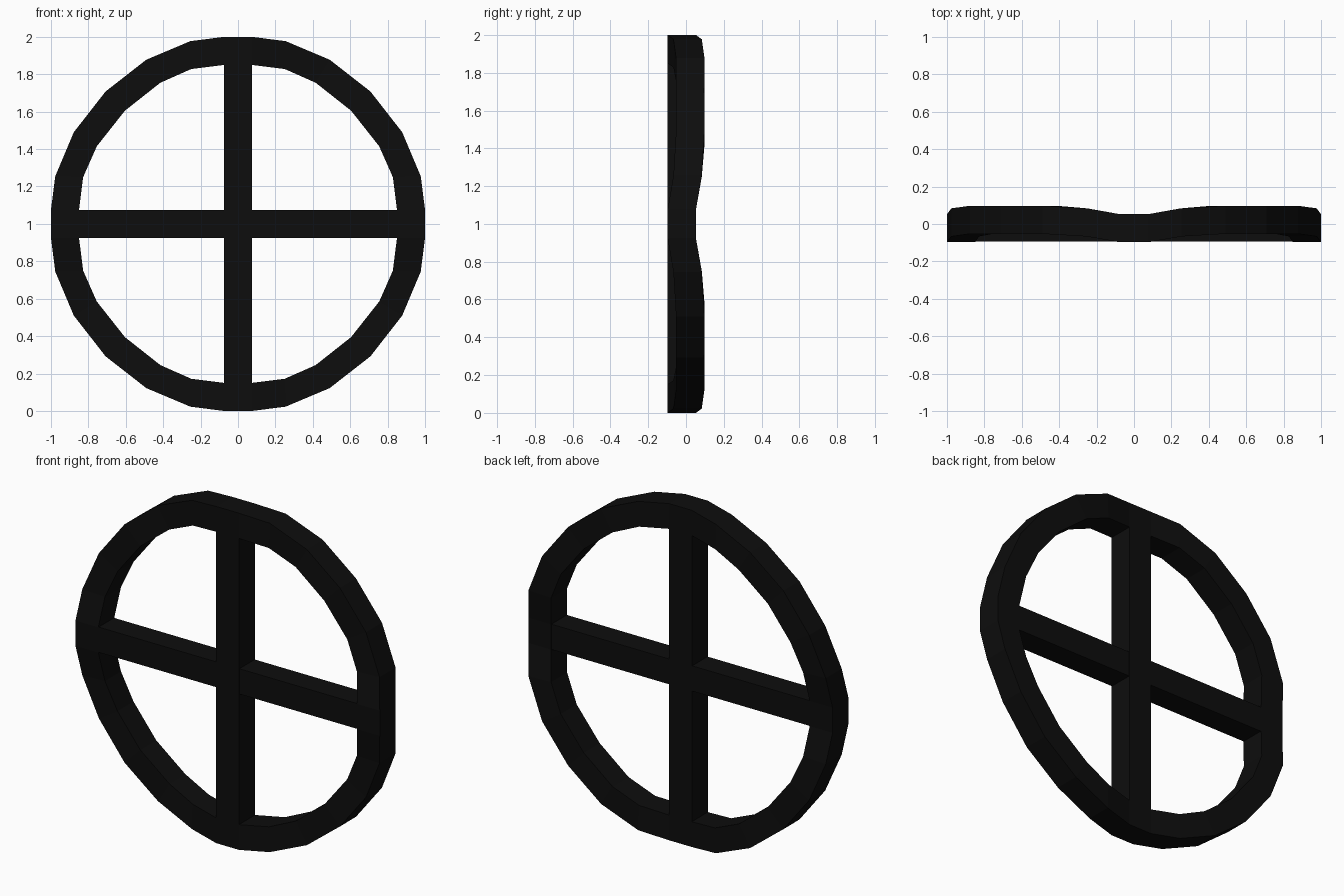
import bpy, bmesh, math
from mathutils import Matrix, Vector

if "Cube" in bpy.data.objects:
    bpy.data.objects.remove(bpy.data.objects["Cube"])

black = bpy.data.materials.new("black")
black.diffuse_color = (0.004, 0.004, 0.004, 1)
black.use_nodes = True
black.node_tree.nodes["Principled BSDF"].inputs["Base Color"].default_value = black.diffuse_color

FRONT, DEPTH = -0.0975, 0.15


def finish(bm, name):
    bmesh.ops.recalc_face_normals(bm, faces=bm.faces)
    me = bpy.data.meshes.new(name)
    bm.to_mesh(me)
    bm.free()
    me.materials.append(black)
    ob = bpy.data.objects.new(name, me)
    bpy.context.collection.objects.link(ob)
    return ob


# Quarter outline of the rim: outer x/z, inner x/z, backward bend
half = [
    ((0.075, 1.0), (0.075, 0.85), 0.0),
    ((0.255, 0.977), (0.25, 0.828), 0.031),
    ((0.49, 0.878), (0.415, 0.755), 0.045),
    ((0.708, 0.708), (0.605, 0.605), 0.044),
]
quarter = half + [((o[1], o[0]), (i[1], i[0]), b) for o, i, b in half[-2::-1]]

# Wavy rim: the quarter is turned four times, then sections are bridged
bm = bmesh.new()
sections = []
for q in range(4):
    turn = Matrix.Rotation(q * math.pi / 2, 4, 'Y')
    for o, i, b in quarter:
        yf = FRONT + b
        pts = [(o, yf), (o, yf + DEPTH), (i, yf + DEPTH), (i, yf)]
        sections.append([bm.verts.new(turn @ Vector((p[0], y, p[1])) + Vector((0, 0, 1)))
                         for p, y in pts])
for a, b in zip(sections, sections[1:] + sections[:1]):
    for k in range(4):
        n = (k + 1) % 4
        bm.faces.new((a[k], a[n], b[n], b[k]))
finish(bm, "rim")


# Crossing bars
def bar(name, sx, sz, y0, y1):
    bm = bmesh.new()
    bmesh.ops.create_cube(bm, size=1)
    bmesh.ops.scale(bm, vec=(sx, y1 - y0, sz), verts=bm.verts)
    bmesh.ops.translate(bm, vec=(0, (y0 + y1) / 2, 1), verts=bm.verts)
    finish(bm, name)


bar("vertical_bar", 0.15, 1.70, FRONT, FRONT + DEPTH)
bar("horizontal_bar", 1.70, 0.15, FRONT + 0.003, FRONT + DEPTH - 0.003)
